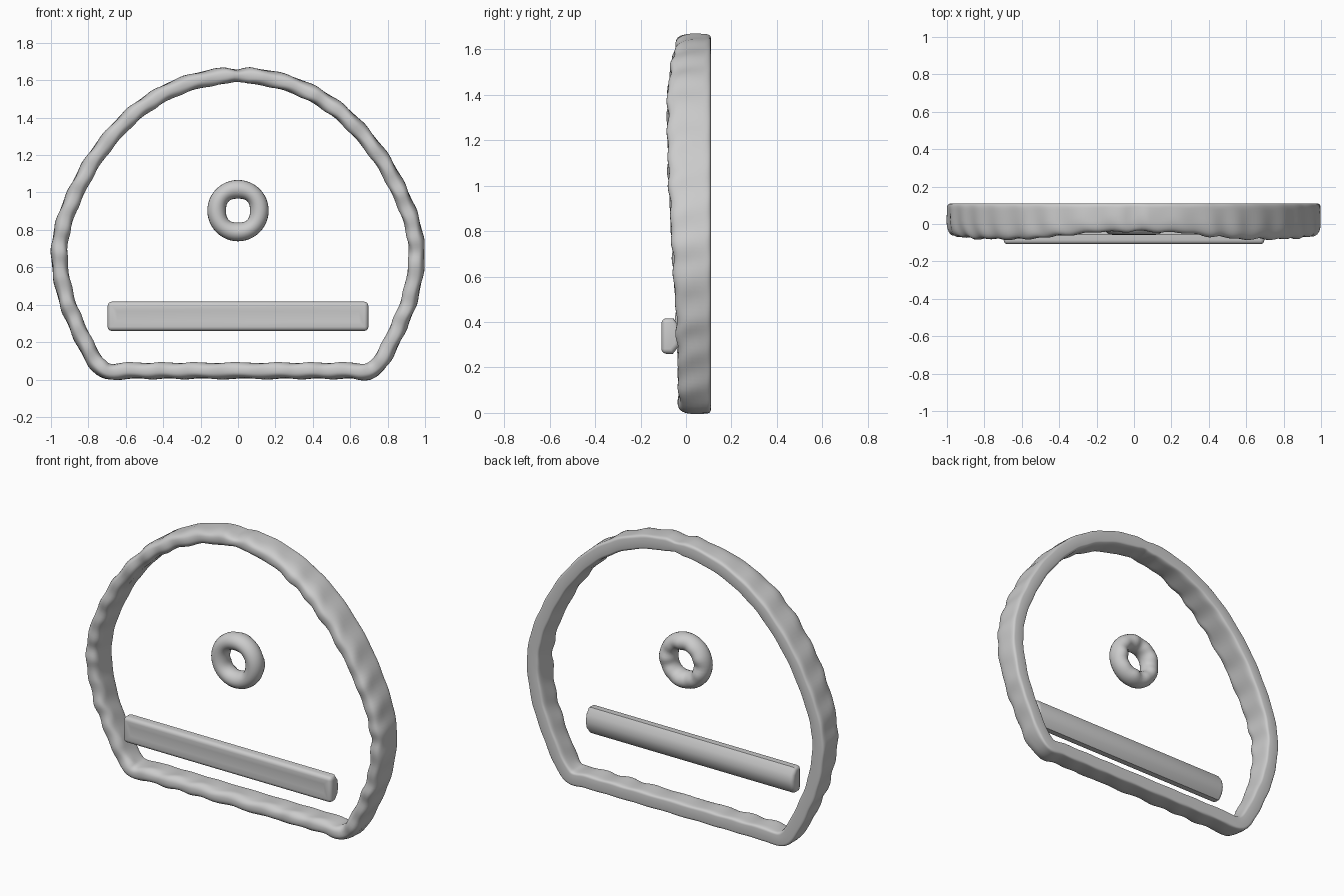
import bpy, bmesh, math
from mathutils import Vector

if "Cube" in bpy.data.objects:
    bpy.data.objects.remove(bpy.data.objects["Cube"])

grey = bpy.data.materials.new("light grey")
grey.diffuse_color = (0.6, 0.6, 0.6, 1)
grey.use_nodes = True
grey.node_tree.nodes["Principled BSDF"].inputs["Base Color"].default_value = grey.diffuse_color


def finish(name, bm, angle=40):
    bmesh.ops.recalc_face_normals(bm, faces=bm.faces)
    me = bpy.data.meshes.new(name)
    bm.to_mesh(me)
    bm.free()
    me.materials.append(grey)
    ob = bpy.data.objects.new(name, me)
    bpy.context.collection.objects.link(ob)
    bpy.ops.object.select_all(action='DESELECT')
    ob.select_set(True)
    bpy.context.view_layer.objects.active = ob
    bpy.ops.object.shade_smooth_by_angle(angle=math.radians(angle))
    return ob


def spow(v, p):
    return math.copysign(abs(v) ** p, v)


def lerp_table(table, v):
    for (a, fa), (b, fb) in zip(table, table[1:]):
        if v <= b:
            return fa + (fb - fa) * max(0, (v - a) / (b - a))
    return table[-1][1]


def smooth_loop(pts, step):
    """Closed Catmull-Rom curve through pts, evenly resampled."""
    n, dense = len(pts), []
    for i in range(n):
        a, b, c, d = (pts[(i + k) % n] for k in (-1, 0, 1, 2))
        m1, m2 = (c - a) / 2, (d - b) / 2
        limit = (c - b).length
        m1 = m1 * min(1, limit / m1.length)
        m2 = m2 * min(1, limit / m2.length)
        for k in range(40):
            t = k / 40
            dense.append(b * (2*t**3 - 3*t*t + 1) + m1 * (t**3 - 2*t*t + t)
                         + c * (3*t*t - 2*t**3) + m2 * (t**3 - t*t))
    out, travelled = [dense[0]], 0
    for p, q in zip(dense, dense[1:]):
        travelled += (q - p).length
        if travelled >= step:
            out.append(q)
            travelled = 0
    return out


def sweep(path, section):
    """Sweep section(i, p) -> [(outward, y)] round a closed path in the xz plane."""
    bm, rings, n = bmesh.new(), [], len(path)
    for i, p in enumerate(path):
        t = (path[(i + 1) % n] - path[i - 1]).normalized()
        out = Vector((-t.y, t.x))
        rings.append([bm.verts.new((p.x + out.x * u, y, p.y + out.y * u))
                      for u, y in section(i, p)])
    for i in range(n):
        a, b = rings[i], rings[(i + 1) % n]
        for j in range(len(a)):
            k = (j + 1) % len(a)
            bm.faces.new((a[j], a[k], b[k], b[j]))
    return bm


# Frame: lumpy arch with a flat bottom, flat back and rounded front
right = [(0.2, 1.602), (0.39, 1.532), (0.58, 1.40), (0.76, 1.19), (0.88, 0.97),
         (0.94, 0.80), (0.955, 0.64), (0.92, 0.44), (0.86, 0.285), (0.78, 0.125),
         (0.71, 0.047), (0.60, 0.047), (0.25, 0.047)]
left = [(-x, z) for x, z in reversed(right)]
path = smooth_loop([Vector(p) for p in [(0, 1.626)] + right + left], 0.016)
front_y = [(0.0, -0.03), (0.2, -0.035), (0.45, -0.045), (0.8, -0.065), (1.1, -0.08),
           (1.4, -0.082), (1.53, -0.065), (1.6, -0.045), (1.65, -0.035)]


def frame_section(i, p):
    s = i * 0.016
    wob = math.sin(s * 52) * 0.6 + math.sin(s * 31 + 1) * 0.4
    front = lerp_table(front_y, p.y) + 0.006 * wob
    # small pinch at the crown, where the two halves meet
    crown = p.y > 1 and abs(p.x) < 0.06
    pinch = 0.012 * (1 - abs(p.x) / 0.06) if crown else 0
    pts = []
    for j in range(32):
        a = math.tau * j / 32
        c, d = math.cos(a), math.sin(a)
        back = d > 0
        outer = c < 0 if FLIP else c > 0
        # outer front shoulder is rounded more deeply than the inner one
        deep = 0.068 + (0.02 if outer else -0.012) * abs(c)
        mid = front + deep
        q = 0.3 if back else 0.75
        side = math.sin(s * 44 + (0 if outer else 2) + d * 1.5)
        w = 0.043 + 0.004 * side * (0.4 if back else 1) - pinch
        y = mid + spow(d, q) * ((0.11 - mid) if back else deep)
        pts.append((w * spow(c, q), y))
    return pts


# path runs clockwise seen from the front, so its left normal points outward
FLIP = False
finish("arched_frame", sweep(path, frame_section))

# Ring: thick loop with a slightly squared hole
ring = [Vector((0.116 * math.sin(a), 0.903 + 0.116 * math.cos(a)))
        for a in (math.tau * k / 48 for k in range(48))]


def ring_section(i, p):
    a = math.tau * i / 48
    inner = 0.049 + 0.003 * math.cos(4 * a)
    bump = 0.004 * math.sin(5 * a) + 0.003 * math.sin(9 * a)
    pts = []
    for j in range(20):
        b = math.tau * j / 20
        c, d = math.cos(b), math.sin(b)
        pts.append((c * (0.048 if c > 0 else inner),
                    -0.002 + d * (0.06 + bump if d > 0 else 0.056)))
    return pts


finish("small_ring", sweep(ring, ring_section))

# Crossbar: slab with a bowed back, softened rim and a shallow front groove
bm = bmesh.new()
profile = [(-0.108, 0.26), (-0.058, 0.26), (-0.03, 0.295), (-0.022, 0.338),
           (-0.03, 0.38), (-0.055, 0.416), (-0.108, 0.416)]
ends = [[bm.verts.new((x, y, z)) for y, z in profile] for x in (-0.697, 0.697)]
for end in ends:
    bm.faces.new(end)
for j in range(len(profile)):
    k = (j + 1) % len(profile)
    bm.faces.new((ends[0][j], ends[0][k], ends[1][k], ends[1][j]))
bmesh.ops.recalc_face_normals(bm, faces=bm.faces)
rims = [e for e in bm.edges if e.calc_face_angle() > math.radians(60)]
bmesh.ops.bevel(bm, geom=rims, offset=0.022, segments=4, profile=0.5, affect='EDGES')
bm.normal_update()
face = max((f for f in bm.faces if f.normal.y < -0.9), key=lambda f: f.calc_area())
bmesh.ops.inset_region(bm, faces=[face], thickness=0.04, depth=-0.004)
finish("crossbar", bm)
